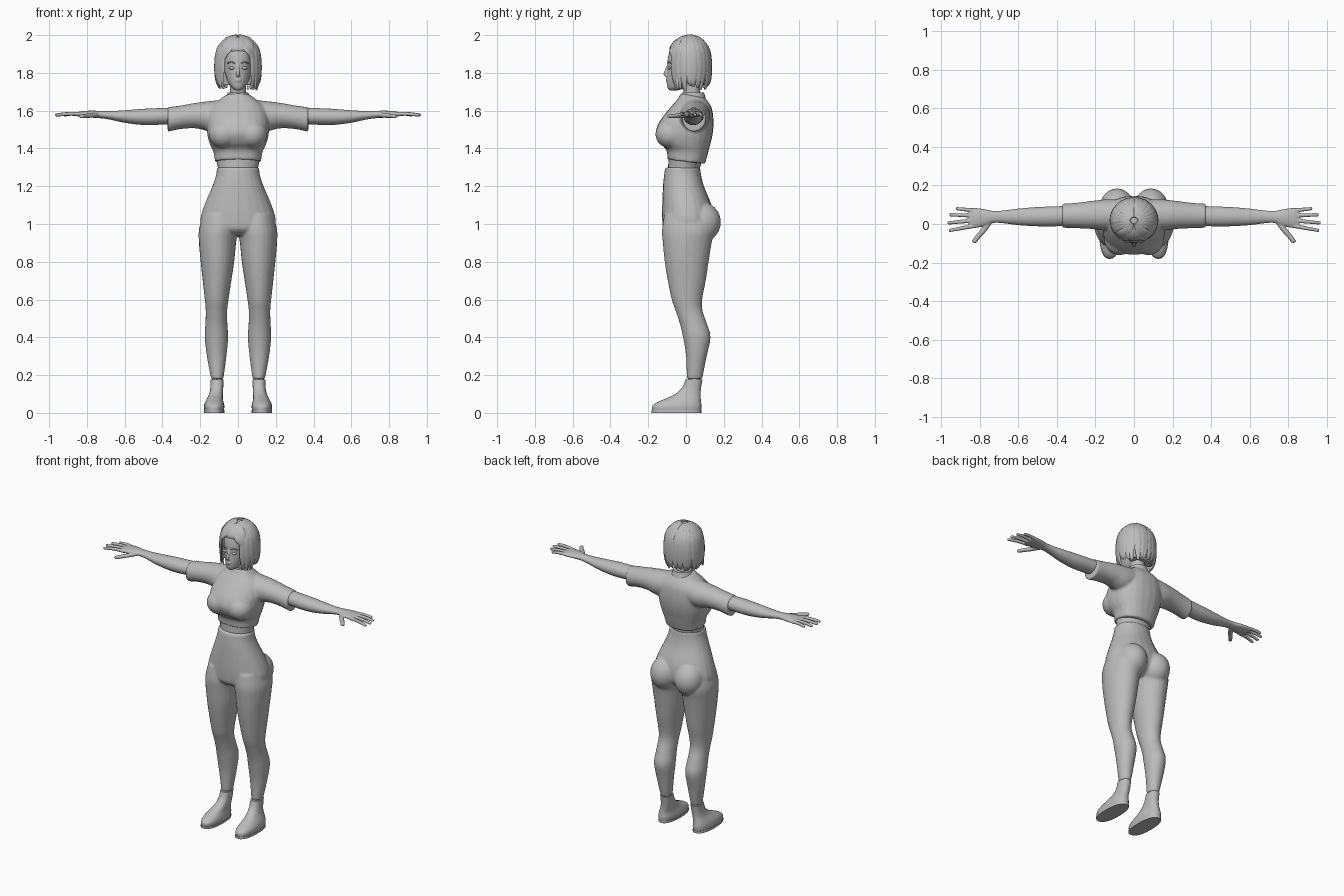
import bpy, bmesh, math, random
from mathutils import Vector, Matrix

random.seed(4)
cube = bpy.data.objects.get("Cube")
if cube:
    bpy.data.objects.remove(cube, do_unlink=True)

GREY = (0.5, 0.5, 0.5, 1)
grey = bpy.data.materials.new("plain grey")
grey.use_nodes = True
grey.diffuse_color = GREY
grey.node_tree.nodes["Principled BSDF"].inputs["Base Color"].default_value = GREY


def smooth_rows(rows, steps):
    """Pass a smooth curve through the rows."""
    out = []
    for i in range(len(rows) - 1):
        a, b = rows[max(i - 1, 0)], rows[i]
        c, d = rows[i + 1], rows[min(i + 2, len(rows) - 1)]
        for k in range(steps):
            t = k / steps
            out.append([q + t * (r - p + t * (2 * p - 5 * q + 4 * r - s + t * (3 * (q - r) + s - p))) / 2
                        for p, q, r, s in zip(a, b, c, d)])
    return out + [list(rows[-1])]


def loft(bm, sections, sides=24, power=1.0):
    """Skin a closed tube over sections of centre, half-width and half-depth vectors."""
    def bend(w):
        return math.copysign(abs(w) ** power, w)
    loops = []
    for c, u, v in sections:
        angles = [math.tau * i / sides for i in range(sides)]
        loops.append([bm.verts.new(c + u * bend(math.cos(a)) + v * bend(math.sin(a))) for a in angles])
    for lo, hi in zip(loops, loops[1:]):
        for i in range(sides):
            j = (i + 1) % sides
            bm.faces.new((lo[i], lo[j], hi[j], hi[i]))
    bm.faces.new(loops[0][::-1])
    bm.faces.new(loops[-1])


def upright(bm, rows, s=1, steps=4, power=1.0, tilt=0):
    """Rows: height, inner x, outer x, front y, back y."""
    loft(bm, [(Vector((s * (x0 + x1) / 2, (f + b) / 2, z)), Vector(((x1 - x0) / 2, 0, 0)),
               Vector((0, (b - f) / 2, tilt))) for z, x0, x1, f, b in smooth_rows(rows, steps)], power=power)


def centred(bm, rows, **kw):
    """Rows: height, half-width, front y, back y."""
    upright(bm, [(z, -w, w, f, b) for z, w, f, b in rows], **kw)


def sideways(bm, rows, s, power=1.0):
    """Rows: x, low z, high z, front y, back y."""
    loft(bm, [(Vector((s * x, (f + b) / 2, (lo + hi) / 2)), Vector((0, (b - f) / 2, 0)),
               Vector((0, 0, (hi - lo) / 2))) for x, lo, hi, f, b in smooth_rows(rows, 4)], power=power)


def strand(bm, path, wide, thick, out, sides=10):
    """Tapered strip along a path; out(point) gives the direction it faces."""
    pts = [Vector(p) for p in smooth_rows(path, 3)]
    sections = []
    for i, p in enumerate(pts):
        along = (pts[min(i + 1, len(pts) - 1)] - pts[max(i - 1, 0)]).normalized()
        side = along.cross(out(p)).normalized()
        t = i / (len(pts) - 1)
        sections.append((p, side * wide(t), side.cross(along) * thick(t)))
    loft(bm, sections, sides)


def ball(bm, centre, size):
    m = Matrix.Translation(centre) @ Matrix.Diagonal((*size, 1))
    bmesh.ops.create_uvsphere(bm, u_segments=24, v_segments=14, radius=1, matrix=m)


def finish(bm, name, voxel=0, relax=4, angle=50):
    bmesh.ops.recalc_face_normals(bm, faces=bm.faces)
    mesh = bpy.data.meshes.new(name)
    bm.to_mesh(mesh)
    bm.free()
    mesh.materials.append(grey)
    obj = bpy.data.objects.new(name, mesh)
    bpy.context.collection.objects.link(obj)
    bpy.ops.object.select_all(action="DESELECT")
    obj.select_set(True)
    bpy.context.view_layer.objects.active = obj
    if voxel:
        m = obj.modifiers.new("blend", "REMESH")
        m.mode, m.voxel_size, m.use_smooth_shade = "VOXEL", voxel, True
        m = obj.modifiers.new("relax", "SMOOTH")
        m.factor, m.iterations = 0.5, relax
    else:
        bpy.ops.object.shade_smooth_by_angle(angle=math.radians(angle))
    return obj


# Leggings: hips, buttocks and both legs blended together
bm = bmesh.new()
centred(bm, [(.94, .1, -.08, .08), (.97, .18, -.118, .125), (1.02, .2, -.126, .145), (1.1, .178, -.126, .135),
             (1.2, .136, -.122, .095), (1.26, .116, -.116, .08), (1.3, .112, -.11, .076)], power=.92)
leg = [(.18, .077, .143, .004, .086), (.3, .061, .165, 0, .11), (.4, .052, .176, -.016, .13),
       (.47, .056, .173, -.032, .112), (.54, .057, .171, -.055, .088), (.6, .05, .176, -.076, .086),
       (.7, .035, .187, -.097, .105), (.8, .02, .198, -.113, .12), (.9, .01, .207, -.123, .136),
       (.97, .0, .207, -.127, .15), (1.05, .01, .185, -.115, .13)]
for s in (1, -1):
    upright(bm, leg, s)
    ball(bm, (s * .088, .085, 1.01), (.09, .1, .105))
finish(bm, "leggings", voxel=.007, relax=6)

# Cropped shirt with short sleeves
bm = bmesh.new()
centred(bm, [(1.33, .122, -.098, .1), (1.38, .13, -.104, .115), (1.42, .148, -.14, .125), (1.47, .162, -.16, .138),
             (1.52, .165, -.146, .145), (1.57, .16, -.112, .145), (1.62, .14, -.07, .138),
             (1.655, .1, -.04, .12), (1.68, .066, -.03, .1)], power=.85, tilt=-.012)
sleeve = [(.05, 1.51, 1.66, -.03, .125), (.14, 1.49, 1.652, -.035, .128), (.22, 1.506, 1.642, -.026, .12),
          (.3, 1.503, 1.628, -.022, .11), (.372, 1.488, 1.618, -.02, .105)]
for s in (1, -1):
    sideways(bm, sleeve, s)
    ball(bm, (s * .075, -.08, 1.475), (.08, .082, .075))
finish(bm, "shirt", voxel=.007, relax=5)

# Collar and waist skin
bm = bmesh.new()
centred(bm, [(1.655, .072, -.036, .108), (1.68, .06, -.026, .1), (1.697, .055, -.02, .095)])
finish(bm, "collar")
bm = bmesh.new()
centred(bm, [(1.26, .105, -.1, .07), (1.3, .107, -.095, .075), (1.36, .12, -.092, .09)])
finish(bm, "waist")

# Arms with hands
arm = [(.3, 1.53, 1.615, 0, .095), (.4, 1.526, 1.614, -.012, .092), (.5, 1.524, 1.61, -.012, .088),
       (.6, 1.536, 1.602, -.006, .08), (.68, 1.553, 1.598, .004, .07), (.73, 1.56, 1.599, .005, .068),
       (.78, 1.563, 1.6, -.012, .078), (.83, 1.566, 1.597, -.022, .084), (.856, 1.572, 1.59, -.018, .078)]
fingers = [((.83, -.01), (.96, -.034)), ((.84, .018), (.968, .005)),
           ((.84, .044), (.958, .048)), ((.83, .07), (.925, .08))]
for s, side in ((1, "left"), (-1, "right")):
    bm = bmesh.new()
    sideways(bm, arm, s)
    up = lambda p: Vector((0, 0, 1))
    round_tip = lambda t: .0115 * (1 - .3 * t) * (1 if t < .95 else .5)
    for (x0, y0), (x1, y1) in fingers:
        path = [(s * (x0 + (x1 - x0) * t), y0 + (y1 - y0) * t, 1.581 + .005 * math.sin(3 * t) - .006 * t)
                for t in (0, .33, .66, .93, 1)]
        strand(bm, path, round_tip, round_tip, up)
    thumb = [(s * .745, .02, 1.578), (s * .775, -.025, 1.575), (s * .805, -.06, 1.572),
             (s * .828, -.09, 1.57), (s * .832, -.096, 1.57)]
    strand(bm, thumb, lambda t: round_tip(t) * 1.4, lambda t: round_tip(t) * 1.2, up)
    finish(bm, side + "_arm", voxel=.004, relax=3)

    # Ankle boot with a thin sole
    bm = bmesh.new()
    upright(bm, [(.012, .075, .178, -.178, .08), (.035, .072, .18, -.178, .082), (.055, .076, .175, -.155, .08),
                 (.075, .08, .165, -.11, .078), (.1, .08, .153, -.058, .077), (.135, .078, .146, -.02, .08),
                 (.178, .077, .145, -.003, .087)], s, power=.85)
    finish(bm, side + "_boot")
    bm = bmesh.new()
    upright(bm, [(0, .072, .18, -.182, .082), (.014, .072, .18, -.182, .082)], s, steps=1, power=.85)
    finish(bm, side + "_sole")
    bm = bmesh.new()
    upright(bm, [(.15, .082, .138, .012, .076), (.2, .082, .138, .012, .078)], s)
    finish(bm, side + "_ankle")

# Head, neck and facial features
bm = bmesh.new()
centred(bm, [(1.64, .05, -.01, .09), (1.7, .042, -.012, .075), (1.78, .045, -.02, .08)])
centred(bm, [(1.708, .016, -.088, -.04), (1.722, .034, -.098, 0), (1.75, .053, -.102, .05), (1.79, .068, -.1, .08),
             (1.83, .075, -.098, .1), (1.88, .08, -.096, .11), (1.93, .075, -.08, .105), (1.97, .04, -.04, .07)])
strand(bm, [(0, -.092, 1.845), (0, -.104, 1.815), (0, -.112, 1.792), (0, -.096, 1.782)],
       lambda t: .006 + .006 * t, lambda t: .008, lambda p: Vector((0, -1, 0)))
for z, w in ((1.765, .018), (1.757, .015)):
    ball(bm, (0, -.1, z), (w, .007, .005))
finish(bm, "head", voxel=.004, relax=3)
for s, side in ((1, "left"), (-1, "right")):
    bm = bmesh.new()
    ball(bm, (s * .033, -.088, 1.826), (.017, .009, .008))
    finish(bm, side + "_eye")
    bm = bmesh.new()
    strand(bm, [(s * .014, -.097, 1.85), (s * .035, -.094, 1.858), (s * .055, -.08, 1.85)],
           lambda t: .003, lambda t: .003, lambda p: Vector((0, -1, 0)))
    finish(bm, side + "_eyebrow")

# Hair: inner volume, then overlapping locks around a centre parting
bm = bmesh.new()
centred(bm, [(1.88, .095, -.05, .118), (1.92, .103, -.088, .122), (1.96, .084, -.072, .104),
             (1.985, .05, -.04, .07), (1.994, .01, .0, .03)])
centred(bm, [(1.735, .085, .02, .095), (1.78, .1, .01, .112), (1.84, .106, 0, .12), (1.9, .1, -.03, .12)])
finish(bm, "hair_volume")


def lock(bm, start, end, profile, width, s):
    """Profile rows: radius factor, height."""
    path = []
    for i, (r, z) in enumerate(profile):
        a = math.radians(start + (end - start) * i / (len(profile) - 1))
        path.append((s * (.004 + .112 * r * math.sin(a)), .02 - .108 * r * math.cos(a), z))
    strand(bm, path, lambda t: width * (.35 + 1.6 * t if t < .4 else 1) * (1 - .75 * max(0, t - .65) / .35),
           lambda t: .011 * (1 - .6 * t), lambda p: p - Vector((0, .02, 1.85)))


bm = bmesh.new()
for s in (1, -1):
    for k in range(10):
        a = 48 + 14 * k
        tip = 1.715 + random.uniform(-.008, .02)
        lock(bm, a - 4, a + random.uniform(-6, 5),
             [(.12, 1.992), (.5, 1.978), (.86, 1.935), (1, 1.88), (1.03, 1.81), (.98, 1.755), (.86, tip)], .026, s)
    # Parted fringe swept to the sides
    for start, end, tip in ((10, 36, 1.88), (16, 46, 1.84), (24, 52, 1.77), (34, 54, 1.715)):
        mid = (tip + 1.935) / 2
        lock(bm, start, end, [(.15, 1.991), (.55, 1.976), (.9, 1.935), (1.02, mid), (.99, tip)], .02, s)
finish(bm, "hair_locks")
